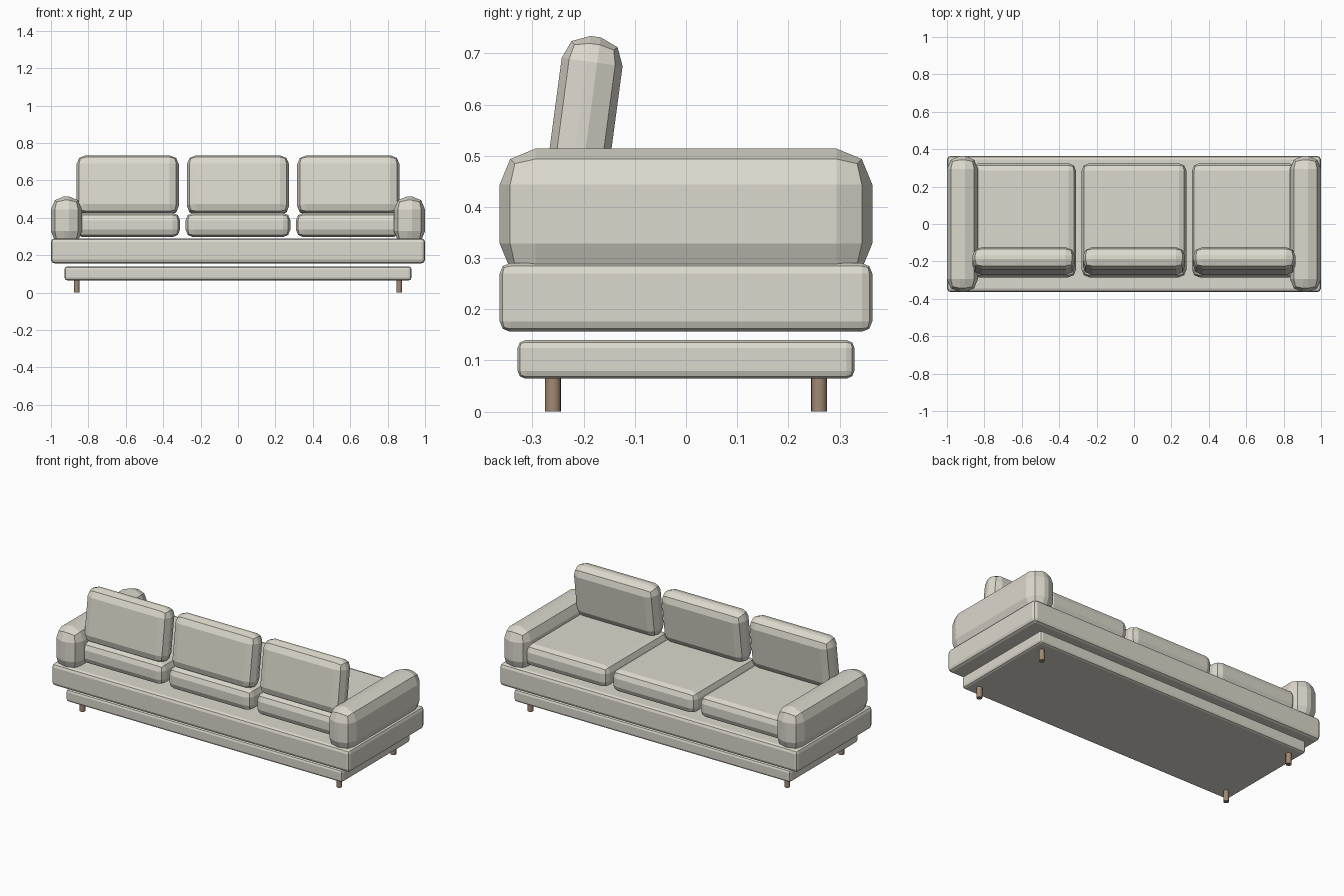
import bpy

if "Cube" in bpy.data.objects:
    bpy.data.objects.remove(bpy.data.objects["Cube"])


def material(name, color):
    m = bpy.data.materials.new(name)
    m.diffuse_color = (*color, 1)
    m.use_nodes = True
    m.node_tree.nodes["Principled BSDF"].inputs["Base Color"].default_value = m.diffuse_color
    return m


fabric = material("beige_fabric", (0.72, 0.69, 0.61))
wood = material("brown_wood", (0.36, 0.25, 0.17))


def padded_box(name, center, size, radius, tilt=0.0):
    """Box with two-segment faceted rounding, leaned around x."""
    bpy.ops.mesh.primitive_cube_add(size=1, location=center)
    ob = bpy.context.object
    ob.name = name
    ob.scale = size
    bpy.ops.object.transform_apply(location=False, rotation=False, scale=True)
    ob.rotation_euler.x = tilt
    bevel = ob.modifiers.new("rounding", 'BEVEL')
    bevel.width = radius
    bevel.segments = 2
    ob.data.materials.append(fabric)
    return ob


# Plinth and main frame, separated by a thin gap
padded_box("lower_base", (0, 0, 0.102), (1.855, 0.658, 0.075), 0.015)
padded_box("main_frame", (0, 0, 0.223), (2.0, 0.728, 0.134), 0.02)

# Rounded arm rests
for side, label in ((-1, "left"), (1, "right")):
    padded_box(label + "_arm", (side * 0.917, 0, 0.386),
               (0.166, 0.728, 0.256), 0.07)

# Three seat cushions with leaning back cushions
for i, label in enumerate(("left", "middle", "right")):
    x = (i - 1) * 0.59
    padded_box(label + "_seat_cushion", (x, 0.02, 0.361),
               (0.56, 0.61, 0.13), 0.04)
    padded_box(label + "_back_cushion", (x, -0.198, 0.574),
               (0.548, 0.12, 0.32), 0.05, tilt=-0.133)

# Four round wooden legs
for sx, lx in ((-1, "left"), (1, "right")):
    for sy, ly in ((-1, "front"), (1, "back")):
        bpy.ops.mesh.primitive_cylinder_add(
            vertices=16, radius=0.0155, depth=0.07,
            location=(sx * 0.862, sy * 0.26, 0.035))
        leg = bpy.context.object
        leg.name = f"{ly}_{lx}_leg"
        leg.data.materials.append(wood)
        bpy.ops.object.shade_smooth_by_angle()
